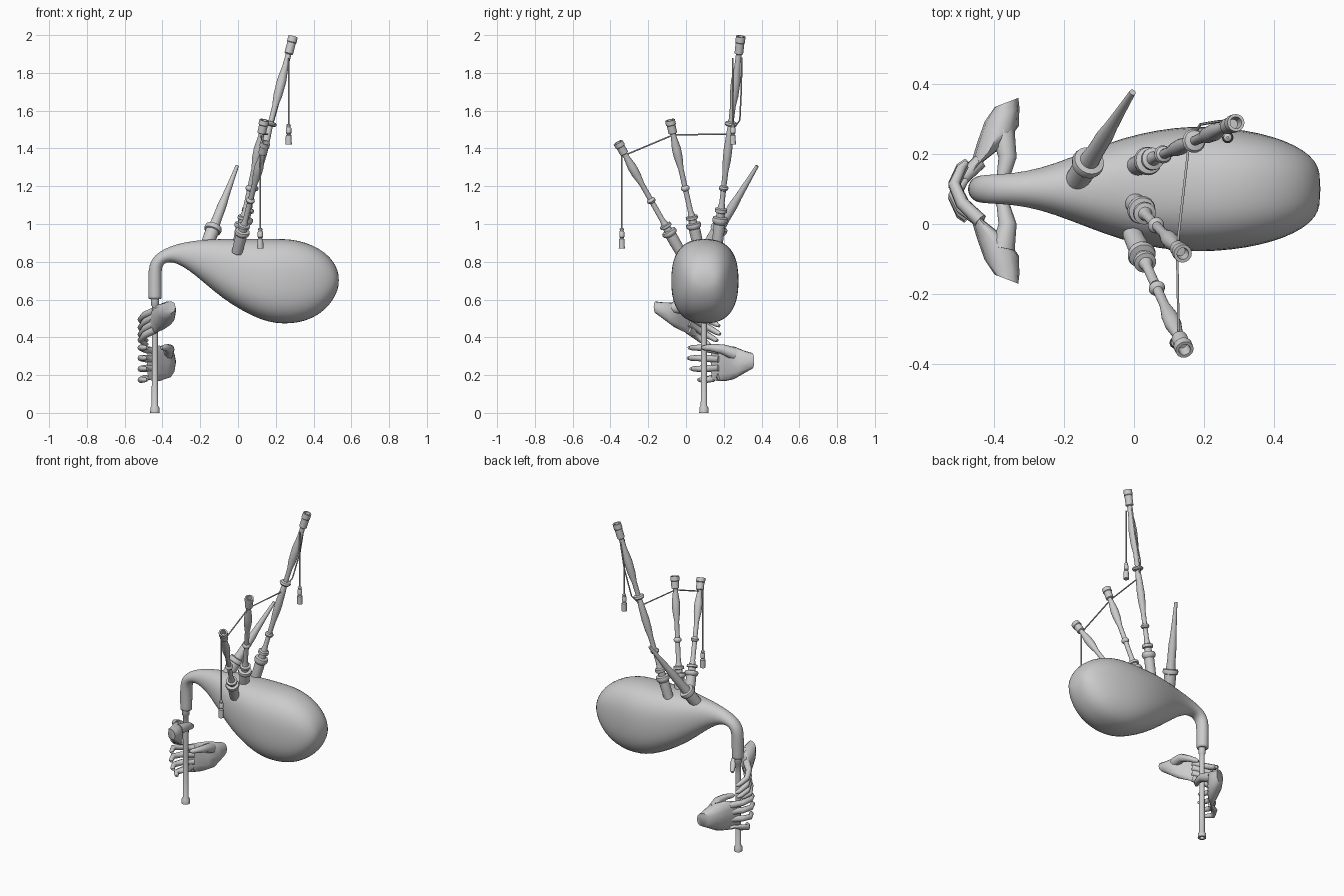
import bpy, bmesh
from math import cos, sin, pi
from mathutils import Vector as V


def loft(name, rings, angle=0.7, subsurf=0):
    """Skin a list of equal-length point rings and cap both ends."""
    bm = bmesh.new()
    rows = [[bm.verts.new(p) for p in r] for r in rings]
    n = len(rows[0])
    for a, b in zip(rows, rows[1:]):
        for i in range(n):
            bm.faces.new((a[i], a[(i + 1) % n], b[(i + 1) % n], b[i]))
    bm.faces.new(rows[0])
    bm.faces.new(rows[-1])
    bmesh.ops.recalc_face_normals(bm, faces=bm.faces)
    me = bpy.data.meshes.new(name)
    bm.to_mesh(me)
    bm.free()
    ob = bpy.data.objects.new(name, me)
    bpy.context.collection.objects.link(ob)
    bpy.ops.object.select_all(action='DESELECT')
    bpy.context.view_layer.objects.active = ob
    ob.select_set(True)
    bpy.ops.object.shade_smooth_by_angle(angle=angle)
    if subsurf:
        m = ob.modifiers.new("smooth", 'SUBSURF')
        m.levels = m.render_levels = subsurf
    return ob


def section(c, u, v, n, power=1.0):
    """Superellipse ring around c with half axes u and v."""
    f = lambda s: abs(s) ** power * (1 if s > 0 else -1)
    return [c + u * f(cos(2 * pi * i / n)) + v * f(sin(2 * pi * i / n)) for i in range(n)]


def lathe(name, a, b, profile, n=20):
    """Turned part from a to b; profile is (fraction along, radius)."""
    a, b = V(a), V(b)
    d = (b - a).normalized()
    u = d.cross(V((0, 1, 0.01))).normalized()
    v = d.cross(u)
    return loft(name, [section(a.lerp(b, t), u * r, v * r, n) for t, r in profile])


def tube(name, pts, radii, n=8):
    pts = [V(p) for p in pts]
    rings = []
    for i, p in enumerate(pts):
        d = (pts[min(i + 1, len(pts) - 1)] - pts[max(i - 1, 0)]).normalized()
        u = d.cross(V((1, 0, 0)) if abs(d.x) < 0.8 else V((0, 0, 1))).normalized()
        rings.append(section(p, u * radii[i], d.cross(u) * radii[i], n))
    return loft(name, rings, 1.2)


# Bag with curved neck: top point x,z / bottom point x,z / half width
bag = [(-.475, .602, -.405, .602, .035), (-.475, .606, -.405, .606, .035), (-.475, .68, -.405, .68, .036),
       (-.475, .76, -.405, .76, .038), (-.460, .812, -.397, .785, .04),
       (-.42, .852, -.375, .80, .042), (-.36, .882, -.33, .797, .045),
       (-.28, .905, -.26, .757, .058), (-.18, .917, -.18, .69, .09),
       (-.08, .921, -.08, .605, .13), (.02, .921, .02, .542, .16),
       (.12, .921, .12, .493, .176), (.20, .921, .20, .474, .179),
       (.28, .92, .28, .472, .173), (.36, .902, .36, .487, .16),
       (.43, .870, .43, .521, .139), (.485, .828, .485, .571, .112),
       (.52, .777, .52, .628, .08), (.534, .73, .534, .675, .045)]
rings = []
for ox, oz, ix, iz, w in bag:
    o, i = V((ox, .1, oz)), V((ix, .1, iz))
    k = min(1, max(0, (w - .045) / .1))
    rings.append(section((o + i) / 2, (o - i) / 2 * 1.008, V((0, w * 1.012, 0)), 24, 1 - .2 * k))
loft("bag", rings, 1.0, 1)

# Drones
base = lambda s: [(0, .028), (.10 * s, .030), (.155 * s, .030), (.165 * s, .038), (.18 * s, .041),
                  (.195 * s, .038), (.20 * s, .022), (.225 * s, .022), (.23 * s, .032),
                  (.25 * s, .032), (.255 * s, .020), (.29 * s, .014)]
ring = lambda t, r, h: [(t - h, .014), (t - h * .7, r * .85), (t, r), (t + h * .7, r * .85), (t + h, .014)]
tenor = base(1) + ring(.47, .024, .02) + [
    (.62, .014), (.71, .023), (.78, .024), (.87, .015), (.895, .015), (.90, .023),
    (.96, .023), (.965, .027), (1, .026), (1, .017), (.95, .014)]
bass = base(.75) + ring(.285, .026, .012) + [
    (.36, .015), (.41, .021), (.46, .023), (.53, .019), (.57, .016)] + ring(.588, .034, .011) + [
    (.67, .015), (.72, .023), (.79, .025), (.86, .016), (.915, .015), (.92, .023),
    (.97, .023), (.973, .026), (1, .025), (1, .017), (.97, .014)]
drones = {"bass_drone": ((0, .163, .87), (.292, .29, 1.993), bass),
          "middle_tenor_drone": ((-.005, .068, .87), (.140, -.085, 1.55), tenor),
          "outer_tenor_drone": ((-.005, -.028, .85), (.145, -.36, 1.432), tenor)}
for name, (a, b, prof) in drones.items():
    lathe(name, a, b, prof)


def on(name, t):
    return V(drones[name][0]).lerp(V(drones[name][1]), t)


# Blowpipe
lathe("blowpipe", (-.168, .118, .88), (-.004, .377, 1.308),
      [(0, .034), (.19, .036), (.195, .044), (.22, .047), (.245, .044), (.25, .028), (.35, .025),
       (.52, .024), (.62, .019), (.8, .014), (1, .009)])

# Chanter
lathe("chanter", (-.44, .095, 0), (-.44, .095, .62),
      [(.03, .012), (0, .014), (0, .025), (.045, .024), (.06, .017), (.5, .016), (.8, .015),
       (.91, .016), (.92, .021), (.96, .021), (1, .026)])

# Cords and tassels
pb, pm, po = on("bass_drone", .54), on("middle_tenor_drone", .885), on("outer_tenor_drone", .885)
tube("drone_cord", [pb, pm, po], [.004] * 3, 6)
tube("slack_cord", [on("bass_drone", .9) + V((0, .018, 0)), (.237, .293, 1.72), (.19, .285, 1.55), pb],
     [.004] * 4, 6)
for name, x, y, top, z in (("bass", .268, .248, 1.88, 1.42), ("tenor", .118, -.34, 1.37, .87)):
    tube(name + "_hanging_cord", [(x, y, top), (x, y, z + .1)], [.004] * 2, 6)
    lathe(name + "_tassel", (x, y, z), (x, y, z + .11),
          [(0, .017), (.45, .015), (.5, .009), (.55, .014), (.8, .014), (.85, .010), (.95, .012), (1, .005)], 10)


# Hands: modelled once, mirrored and tilted for the upper one
def hand(name, upper):
    def place(p):
        p = V(p)
        if not upper:
            return p
        dy = .095 - p.y
        return V((p.x, .095 + dy, .465 + (p.z - .26) * .75 - .32 * dy - .25 * max(0, dy + .09)))
    # centre x,y,z / half thickness vector x,y / half height
    palm = [(-.365, .348, .275, .034, .013, .043), (-.378, .312, .27, .050, .020, .058),
            (-.390, .255, .265, .060, .025, .086), (-.415, .208, .262, .048, .022, .094),
            (-.45, .168, .26, .022, .013, .092), (-.466, .142, .26, .015, .010, .085)]
    loft(name + "_palm", [[place(p) for p in section(V(q[:3]), V((q[3], q[4], 0)), V((0, 0, q[5])), 12, .85)]
                          for q in palm], .9)
    for k, (zb, zt, dy) in enumerate([(.326, .345, 0), (.284, .29, -.005), (.238, .233, .01), (.192, .175, .05)]):
        zm = (zb + zt) / 2
        pts = [(-.44, .18, zb), (-.492, .13 + dy * .3, zm), (-.515, .075 + dy * .6, zt),
               (-.495, .03 + dy, zt), (-.48, .014 + dy, zt)]
        tube(f"{name}_finger_{k + 1}", [place(p) for p in pts], [.021, .019, .017, .014, .008])
    tube(name + "_thumb", [place(p) for p in [(-.375, .26, .312), (-.362, .19, .338), (-.375, .135, .345),
                                              (-.395, .10, .345), (-.405, .085, .345)]],
         [.034, .026, .019, .015, .008])


hand("lower_hand", False)
hand("upper_hand", True)
